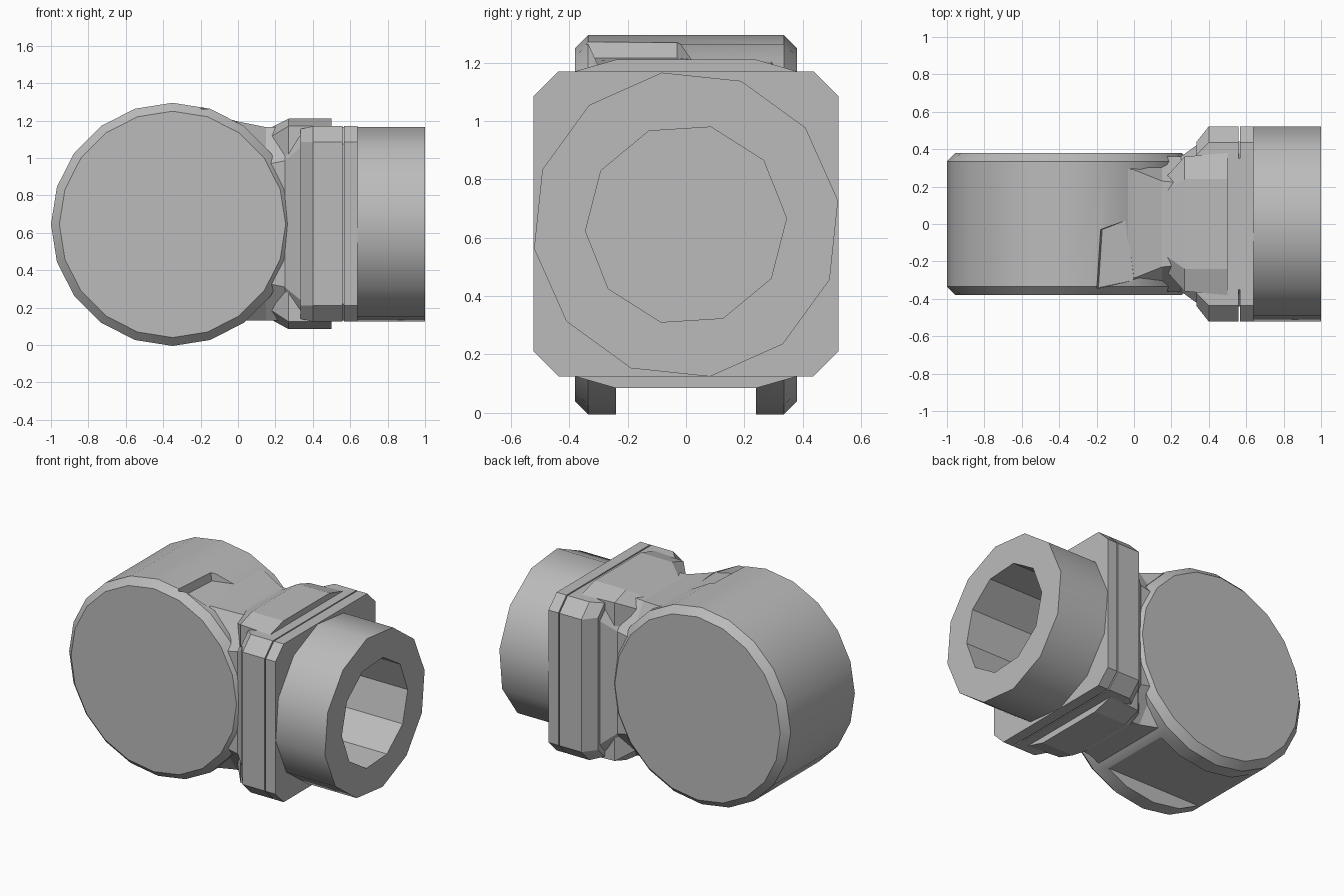
import bpy, bmesh, math
from mathutils import Vector

cube = bpy.data.objects.get("Cube")
if cube:
    bpy.data.objects.remove(cube, do_unlink=True)

grey = bpy.data.materials.new("plain grey")
grey.use_nodes = True
colour = (0.5, 0.5, 0.5, 1)
grey.diffuse_color = colour
grey.node_tree.nodes["Principled BSDF"].inputs["Base Color"].default_value = colour

MID = 0.645  # height of the common axis


def loft(name, rings):
    """Skin a closed solid through rings of equal point count."""
    bm = bmesh.new()
    loops = [[bm.verts.new(p) for p in ring] for ring in rings]
    n = len(loops[0])
    for a, b in zip(loops, loops[1:]):
        for i in range(n):
            j = (i + 1) % n
            bm.faces.new((a[i], a[j], b[j], b[i]))
    bm.faces.new(loops[0][::-1])
    bm.faces.new(loops[-1])
    bmesh.ops.recalc_face_normals(bm, faces=bm.faces)
    mesh = bpy.data.meshes.new(name)
    bm.to_mesh(mesh)
    bm.free()
    mesh.materials.append(grey)
    obj = bpy.data.objects.new(name, mesh)
    bpy.context.collection.objects.link(obj)
    return obj


def octagon(x, half_y, low, high, cut_y, cut_z):
    """Rectangle across the x axis with its corners cut off."""
    outer, inner = half_y, half_y - cut_y
    return [Vector(p) for p in (
        (x, -inner, low), (x, inner, low), (x, outer, low + cut_z), (x, outer, high - cut_z),
        (x, inner, high), (x, -inner, high), (x, -outer, high - cut_z), (x, -outer, low + cut_z))]


def circle(radius, sides, turn, place):
    angles = [math.tau * (i + turn) / sides for i in range(sides)]
    return [Vector(place(radius * math.cos(a), radius * math.sin(a))) for a in angles]


def block(name, x0, x1, y0, y1, z0, z1):
    corners = [(x0, z0), (x1, z0), (x1, z1), (x0, z1)]
    return loft(name, [[Vector((x, y, z)) for x, z in corners] for y in (y0, y1)])


def smooth(obj, angle=35):
    bpy.ops.object.select_all(action='DESELECT')
    obj.select_set(True)
    bpy.context.view_layer.objects.active = obj
    bpy.ops.object.shade_smooth_by_angle(angle=math.radians(angle))


def carve(obj, cutter):
    mod = obj.modifiers.new("cut", 'BOOLEAN')
    mod.operation = 'DIFFERENCE'
    mod.solver = 'EXACT'
    mod.object = cutter
    cutter.hide_render = True
    cutter.hide_set(True)


# Round drum lying across the model, with chamfered rims
drum_rings = []
for y, r in ((-0.38, 0.605), (-0.335, 0.65), (0.335, 0.65), (0.38, 0.605)):
    drum_rings.append(circle(r, 20, 0, lambda u, v, y=y: (-0.35 + u, y, MID + v)))
drum = loft("drum", drum_rings)
smooth(drum, 25)

# Neck that narrows between the drum and the flange
neck = loft("neck", [
    octagon(-0.22, 0.37, 0.13, 1.255, 0.05, 0.06),
    octagon(0.0, 0.37, 0.13, 1.195, 0.08, 0.10),
    octagon(0.15, 0.36, 0.13, 1.165, 0.13, 0.20),
    octagon(0.25, 0.36, 0.13, 1.165, 0.14, 0.18),
    octagon(0.36, 0.44, 0.13, 1.165, 0.09, 0.09),
    octagon(0.60, 0.44, 0.13, 1.165, 0.09, 0.09)])

# Raised pads above and below the neck
pad = loft("neck_pad", [
    octagon(0.17, 0.25, 0.14, 1.16, 0.08, 0.05),
    octagon(0.27, 0.36, 0.085, 1.21, 0.12, 0.04),
    octagon(0.50, 0.38, 0.085, 1.21, 0.14, 0.04)])

# Square flange made of two plates with a thin seam
rear_plate = loft("flange_rear", [
    octagon(0.335, 0.44, 0.14, 1.155, 0.07, 0.07),
    octagon(0.40, 0.522, 0.125, 1.17, 0.085, 0.085),
    octagon(0.56, 0.522, 0.125, 1.17, 0.085, 0.085)])
front_plate = loft("flange_front", [
    octagon(x, 0.522, 0.125, 1.17, 0.085, 0.085) for x in (0.568, 0.64)])

# Collar around the opening
collar = loft("collar", [
    circle(0.527, 12, 0.3, lambda u, v, x=x: (x, u, MID + v)) for x in (0.60, 1.0)])
smooth(collar, 40)

# Bore through collar, flange and neck
bore = loft("bore_cutter", [
    circle(0.345, 10, 0.1, lambda u, v, x=x: (x, u, MID + v)) for x in (0.36, 1.1)])
for part in (collar, front_plate, rear_plate, pad, neck):
    carve(part, bore)

# Slot along the underside of the drum
carve(drum, block("slot_cutter", -0.9, 0.2, -0.24, 0.24, -0.1, 0.10))

# Shallow notch on top of the drum and neck
notch = loft("notch_cutter", [[Vector(p) for p in ring] for ring in (
    [(-0.22, -0.36, 1.4), (-0.19, -0.34, 1.215), (0.0, -0.3, 1.19), (0.05, -0.3, 1.4)],
    [(-0.2, -0.03, 1.4), (-0.17, -0.03, 1.215), (-0.04, 0.02, 1.21), (0.0, 0.02, 1.4)])])
for part in (drum, neck):
    carve(part, notch)
